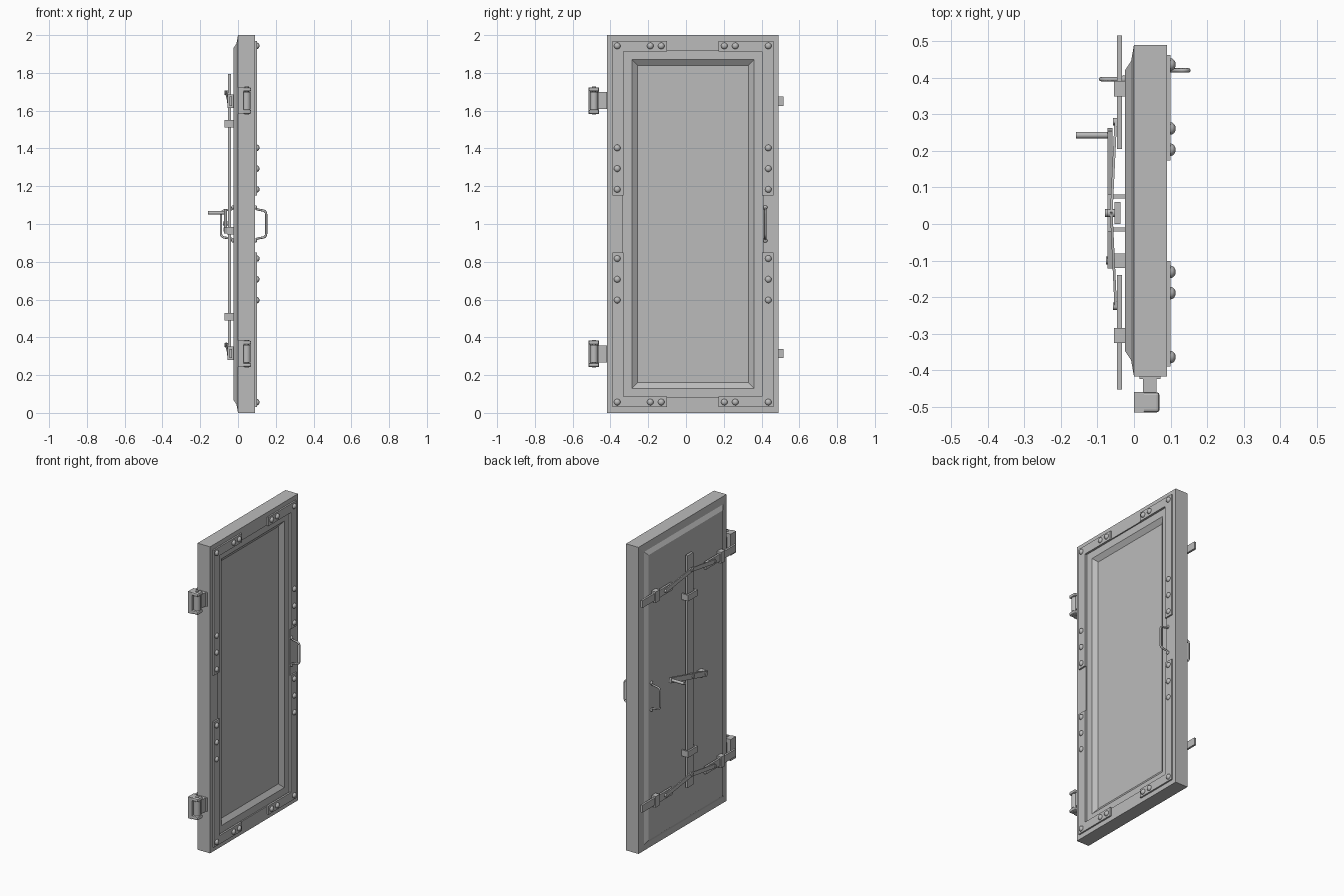
import bpy, bmesh, math
from mathutils import Matrix, Vector

if "Cube" in bpy.data.objects:
    bpy.data.objects.remove(bpy.data.objects["Cube"], do_unlink=True)

# One grey for the whole model
steel = bpy.data.materials.new("grey_steel")
steel.use_nodes = True
grey = (0.5, 0.5, 0.5, 1)
steel.diffuse_color = grey
steel.node_tree.nodes["Principled BSDF"].inputs["Base Color"].default_value = grey

MID_Y = 0.036


def finish(name, bm, smooth=False):
    bmesh.ops.recalc_face_normals(bm, faces=bm.faces)
    me = bpy.data.meshes.new(name)
    bm.to_mesh(me)
    bm.free()
    me.materials.append(steel)
    if smooth:
        me.shade_smooth()
        me.set_sharp_from_angle(angle=math.radians(40))
    ob = bpy.data.objects.new(name, me)
    bpy.context.collection.objects.link(ob)
    return ob


def box(name, x, y, z, bevel=0):
    bm = bmesh.new()
    size = (x[1] - x[0], y[1] - y[0], z[1] - z[0])
    centre = (sum(x) / 2, sum(y) / 2, sum(z) / 2)
    bmesh.ops.create_cube(bm, size=1, matrix=Matrix.Translation(centre) @ Matrix.Diagonal((*size, 1)))
    ob = finish(name, bm)
    if bevel:
        mod = ob.modifiers.new("edge", "BEVEL")
        mod.width, mod.segments = bevel, 2
    return ob


def beam(name, p, q, thick, width):
    p, q = Vector(p), Vector(q)
    d = q - p
    bm = bmesh.new()
    rot = d.to_track_quat("X", "Z").to_matrix().to_4x4()
    bmesh.ops.create_cube(bm, size=1, matrix=Matrix.Translation((p + q) / 2) @ rot
                          @ Matrix.Diagonal((d.length, thick, width, 1)))
    return finish(name, bm)


def rod(name, p, q, radius, sides=16):
    p, q = Vector(p), Vector(q)
    d = q - p
    bm = bmesh.new()
    rot = d.to_track_quat("Z", "Y").to_matrix().to_4x4()
    bmesh.ops.create_cone(bm, cap_ends=True, segments=sides, radius1=radius, radius2=radius,
                          depth=d.length, matrix=Matrix.Translation((p + q) / 2) @ rot)
    return finish(name, bm, True)


def dome(name, x, y, z, radius, height):
    bm = bmesh.new()
    bmesh.ops.create_uvsphere(bm, u_segments=16, v_segments=10, radius=1,
                              matrix=Matrix.Translation((x, y, z))
                              @ Matrix.Diagonal((height, radius, radius, 1)))
    return finish(name, bm, True)


# Door leaf: nested rectangles give the raised back panel and the recessed front panel
bm = bmesh.new()
rings = []
for x, inset in [(-0.025, 0.07), (-0.008, 0.045), (0, 0), (0.09, 0), (0.09, 0.083),
                 (0.082, 0.083), (0.082, 0.13), (0.06, 0.16)]:
    y0, y1, z0, z1 = -0.417 + inset, 0.49 - inset, inset, 2 - inset
    rings.append([bm.verts.new((x, y, z)) for y, z in ((y0, z0), (y1, z0), (y1, z1), (y0, z1))])
for a, b in zip(rings, rings[1:]):
    for i in range(4):
        j = (i + 1) % 4
        bm.faces.new((a[i], a[j], b[j], b[i]))
bm.faces.new(rings[0])
bm.faces.new(rings[-1])
finish("door_leaf", bm)

# Four L-shaped corner plates with rivets
for sy, sz in [(-1, -1), (-1, 1), (1, -1), (1, 1)]:
    def corner(name, ya, yb, za, zb):
        ys = sorted((MID_Y + sy * ya, MID_Y + sy * yb))
        zs = sorted((1 + sz * za, 1 + sz * zb))
        box(name, (0.088, 0.1), ys, zs)
    corner("corner_plate_upright", 0.367, 0.426, 0.152, 0.97)
    corner("corner_plate_arm", 0.137, 0.367, 0.913, 0.97)
    for dy, dz in [(0.4, 0.183), (0.4, 0.293), (0.4, 0.403), (0.4, 0.943),
                   (0.225, 0.943), (0.167, 0.943)]:
        dome("rivet", 0.1, MID_Y + sy * dy, 1 + sz * dz, 0.017, 0.014)

# Hinges
for z in (0.313, 1.653):
    box("hinge_arm", (0.025, 0.062), (-0.465, -0.41), (z - 0.045, z + 0.045))
    box("hinge_arm_foot", (0.015, 0.072), (-0.424, -0.414), (z - 0.045, z + 0.045))
    box("hinge_back", (0, 0.028), (-0.515, -0.46), (z - 0.07, z + 0.07))
    for s in (-1, 1):
        zs = sorted((z + s * 0.048, z + s * 0.07))
        box("hinge_lug", (0.02, 0.07), (-0.515, -0.46), zs, 0.008)
    rod("hinge_pin", (0.046, -0.487, z - 0.074), (0.046, -0.487, z + 0.074), 0.011)
    rod("hinge_knuckle", (0.046, -0.487, z - 0.046), (0.046, -0.487, z + 0.046), 0.021)


# Grab handles on both faces
def grab_handle(name, base, tip, y):
    d = 1 if tip > base else -1
    r = 0.02
    half = [(base, 0.088), (base + d * 0.006, 0.078)]
    for i in range(6):
        a = math.radians(18 * i)
        half.append((tip - d * r + d * r * math.sin(a), 0.052 + r * math.cos(a)))
    path = half + [(x, -z) for x, z in reversed(half)]
    cu = bpy.data.curves.new(name, "CURVE")
    cu.dimensions = "3D"
    cu.bevel_depth, cu.bevel_resolution, cu.use_fill_caps = 0.006, 2, True
    sp = cu.splines.new("POLY")
    sp.points.add(len(path) - 1)
    for pt, (x, z) in zip(sp.points, path):
        pt.co = (x, y, 1 + z, 1)
    cu.materials.append(steel)
    bpy.context.collection.objects.link(bpy.data.objects.new(name, cu))
    for s in (-1, 1):
        dome(name + "_foot", base, y, 1 + s * 0.088, 0.011, 0.008)


grab_handle("front_grab_handle", 0.093, 0.149, 0.42)
grab_handle("back_grab_handle", -0.028, -0.09, 0.396)

# Sliding upright bar and its guides
box("upright_bar", (-0.053, -0.037), (0, 0.06), (0.28, 1.795))
for z in (0.51, 1.53):
    for y in (-0.02, 0.07):
        box("bar_guide_side", (-0.062, -0.024), (y, y + 0.01), (z - 0.02, z + 0.02))
    box("bar_guide_cap", (-0.072, -0.06), (-0.02, 0.08), (z - 0.02, z + 0.02))

# Locking bolts, guides and links
for z in (0.315, 1.65):
    for inner, outer, guide, joint in [(0.205, 0.515, 0.37, 0.28), (-0.14, -0.452, -0.305, -0.225)]:
        box("locking_bolt", (-0.046, -0.033), sorted((inner, outer)), (z - 0.024, z + 0.024))
        box("bolt_guide", (-0.055, -0.024), (guide - 0.021, guide + 0.021), (z - 0.036, z + 0.036))
        beam("bolt_link", (-0.062, 0.03, z + 0.045), (-0.05, joint, z), 0.007, 0.026)
        rod("link_pin", (-0.058, joint, z), (-0.035, joint, z), 0.01)
    rod("link_centre_pin", (-0.072, 0.03, z + 0.045), (-0.05, 0.03, z + 0.045), 0.011)

# Operating lever
box("lever_mount", (-0.058, -0.024), (-0.12, -0.08), (0.945, 0.985))
beam("lever_arm", (-0.066, -0.118, 0.965), (-0.066, 0.258, 1.062), 0.014, 0.034)
rod("lever_pivot", (-0.077, -0.1, 0.97), (-0.05, -0.1, 0.97), 0.011)
rod("lever_bar_pin", (-0.079, 0.03, 1.003), (-0.05, 0.03, 1.003), 0.011)
rod("lever_grip", (-0.159, 0.243, 1.059), (-0.06, 0.243, 1.059), 0.009)
